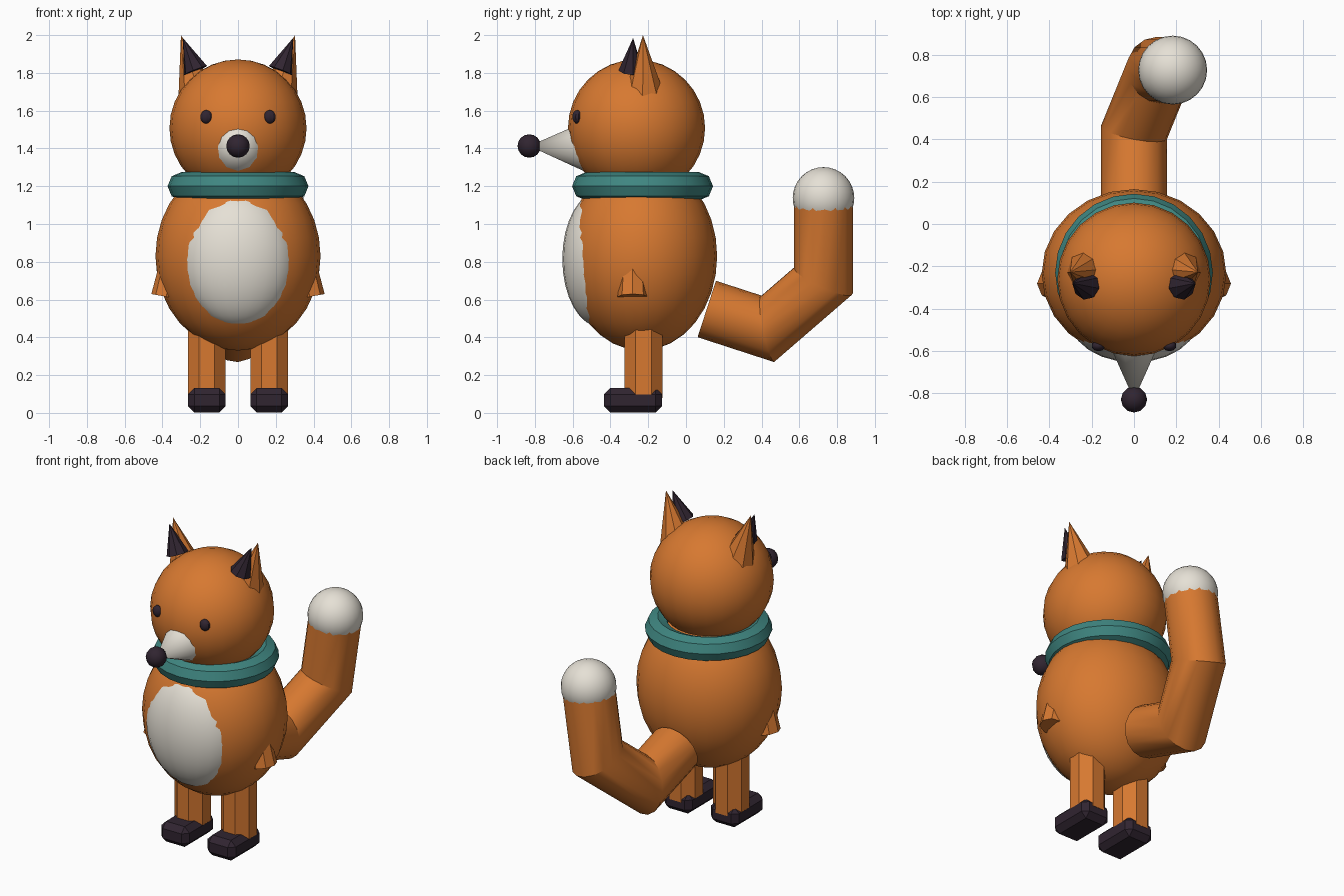
import bpy, bmesh, math
from mathutils import Vector

cube = bpy.data.objects.get("Cube")
if cube:
    bpy.data.objects.remove(cube, do_unlink=True)


def material(name, rgb):
    m = bpy.data.materials.new(name)
    m.use_nodes = True
    m.diffuse_color = (*rgb, 1)
    m.node_tree.nodes["Principled BSDF"].inputs["Base Color"].default_value = (*rgb, 1)
    return m


ORANGE = material("orange_fur", (0.68, 0.19, 0.03))
CREAM = material("cream_fur", (0.79, 0.75, 0.67))
DARK = material("dark_plum", (0.03, 0.018, 0.03))
TEAL = material("teal_cloth", (0.05, 0.24, 0.22))


def finish(name, mat):
    ob = bpy.context.object
    ob.name = ob.data.name = name
    ob.data.materials.clear()
    ob.data.materials.append(mat)
    bpy.ops.object.shade_smooth_by_angle(angle=math.radians(30))
    return ob


def ball(name, mat, loc, radii, segments=24, rings=16):
    bpy.ops.mesh.primitive_uv_sphere_add(segments=segments, ring_count=rings, radius=1, location=loc)
    bpy.context.object.scale = radii
    return finish(name, mat)


def cone(name, mat, base, tip, r_base, r_tip=0, sides=8, turn=0):
    """Cone or prism running from base to tip."""
    base, tip = Vector(base), Vector(tip)
    axis = tip - base
    bpy.ops.mesh.primitive_cone_add(vertices=sides, radius1=r_base, radius2=r_tip,
                                    depth=axis.length, location=(base + tip) / 2)
    ob = bpy.context.object
    bm = bmesh.new()
    bm.from_mesh(ob.data)
    rot = axis.to_track_quat("Z", "Y").to_matrix()
    for v in bm.verts:
        c, s = math.cos(turn), math.sin(turn)
        v.co = rot @ Vector((c * v.co.x - s * v.co.y, s * v.co.x + c * v.co.y, v.co.z))
    bm.to_mesh(ob.data)
    bm.free()
    return finish(name, mat)


def tube(name, mat, points, radius, sides=16):
    """Mitred round tube along a path, with capped ends."""
    pts = [Vector(p) for p in points]
    dirs = [(b - a).normalized() for a, b in zip(pts, pts[1:])]
    side = Vector((1, 0, 0))
    up = dirs[0].cross(side).normalized()
    ring = [pts[0] + radius * (math.cos(a) * side + math.sin(a) * up)
            for a in (math.tau * i / sides for i in range(sides))]
    bm = bmesh.new()
    loop = [bm.verts.new(p) for p in ring]
    bm.faces.new(loop)
    for i, d in enumerate(dirs):
        normal = d + dirs[i + 1] if i + 1 < len(dirs) else d
        ring = [p + d * ((pts[i + 1] - p).dot(normal) / d.dot(normal)) for p in ring]
        new = [bm.verts.new(p) for p in ring]
        for k in range(sides):
            n = (k + 1) % sides
            bm.faces.new((loop[k], loop[n], new[n], new[k]))
        loop = new
    bm.faces.new(loop)
    bmesh.ops.recalc_face_normals(bm, faces=bm.faces)
    mesh = bpy.data.meshes.new(name)
    bm.to_mesh(mesh)
    bm.free()
    ob = bpy.data.objects.new(name, mesh)
    bpy.context.collection.objects.link(ob)
    bpy.ops.object.select_all(action="DESELECT")
    ob.select_set(True)
    bpy.context.view_layer.objects.active = ob
    return finish(name, mat)


# Body, belly patch and head
ball("body", ORANGE, (0, -0.235, 0.83), (0.437, 0.4, 0.5))
ball("belly", CREAM, (0, -0.45, 0.815), (0.305, 0.205, 0.362))
ball("head", ORANGE, (0, -0.262, 1.508), (0.363, 0.363, 0.363))

# Collar
bpy.ops.mesh.primitive_torus_add(major_segments=24, minor_segments=8, major_radius=0.298,
                                 minor_radius=0.075, location=(0, -0.23, 1.2))
finish("collar", TEAL)

# Snout and nose
cone("snout", CREAM, (0, -0.5, 1.41), (0, -0.83, 1.413), 0.148, sides=12)
ball("nose", DARK, (0, -0.83, 1.413), (0.062, 0.062, 0.062), 12, 8)

# Paired parts
for side, s in (("left", 1), ("right", -1)):
    ball(side + "_eye", DARK, (s * 0.168, -0.576, 1.567), (0.033, 0.026, 0.036), 10, 8)
    cone(side + "_ear", ORANGE, (s * 0.215, -0.22, 1.69), (s * 0.302, -0.228, 2.0), 0.105)
    cone(side + "_inner_ear", DARK, (s * 0.225, -0.293, 1.813), (s * 0.292, -0.28, 1.985), 0.066)
    cone(side + "_arm", ORANGE, (s * 0.38, -0.282, 0.615), (s * 0.31, -0.282, 1.0), 0.08, 0.05)
    cone(side + "_leg", ORANGE, (s * 0.165, -0.225, 0.08), (s * 0.165, -0.225, 0.55),
         0.108, 0.108, turn=math.pi / 8)
    # Paw: chamfered block
    bpy.ops.mesh.primitive_cube_add(size=1, location=(s * 0.165, -0.281, 0.067))
    paw = bpy.context.object
    bm = bmesh.new()
    bm.from_mesh(paw.data)
    bmesh.ops.scale(bm, vec=(0.2, 0.308, 0.13), verts=bm.verts)
    bmesh.ops.bevel(bm, geom=bm.edges[:], offset=0.034, segments=1, affect="EDGES")
    bm.to_mesh(paw.data)
    bm.free()
    finish(side + "_paw", DARK)

# Tail with pale tip
tube("tail", ORANGE, [(0, 0.11, 0.55), (0, 0.433, 0.445), (0.12, 0.728, 0.7),
                      (0.183, 0.728, 1.13)], 0.157)
ball("tail_tip", CREAM, (0.183, 0.728, 1.138), (0.163, 0.163, 0.163))
